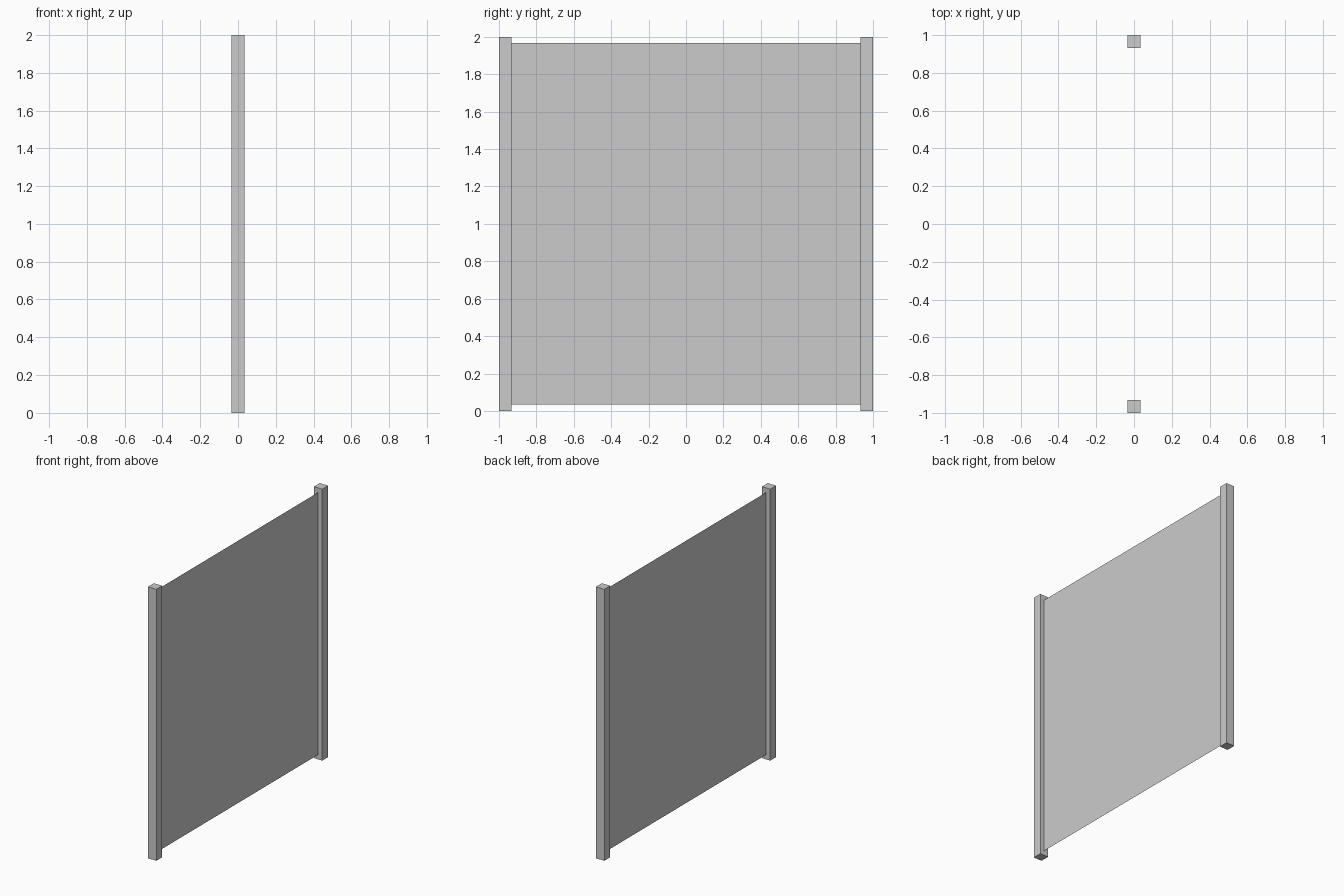
import bpy

if "Cube" in bpy.data.objects:
    bpy.data.objects.remove(bpy.data.objects["Cube"])

POST = 0.068           # square post width
HEIGHT = 2.0
GAP = 0.034            # panel inset at top and bottom
INNER = 1.0 - POST     # inner face of each post


def add_mesh(name, verts, faces):
    mesh = bpy.data.meshes.new(name)
    mesh.from_pydata(verts, [], faces)
    mesh.update()
    obj = bpy.data.objects.new(name, mesh)
    bpy.context.collection.objects.link(obj)
    return obj


# Two square end posts
for name, side in (("front_post", -1), ("back_post", 1)):
    bpy.ops.mesh.primitive_cube_add(
        size=1, location=(0, side * (1.0 - POST / 2), HEIGHT / 2))
    post = bpy.context.object
    post.name = name
    post.scale = (POST, POST, HEIGHT)
    bpy.ops.object.transform_apply(location=False, rotation=False, scale=True)

# Thin single-sheet panel stretched between the posts
low, high = GAP, HEIGHT - GAP
add_mesh("panel",
         [(0, -INNER, low), (0, INNER, low), (0, INNER, high), (0, -INNER, high)],
         [(0, 1, 2, 3)])
